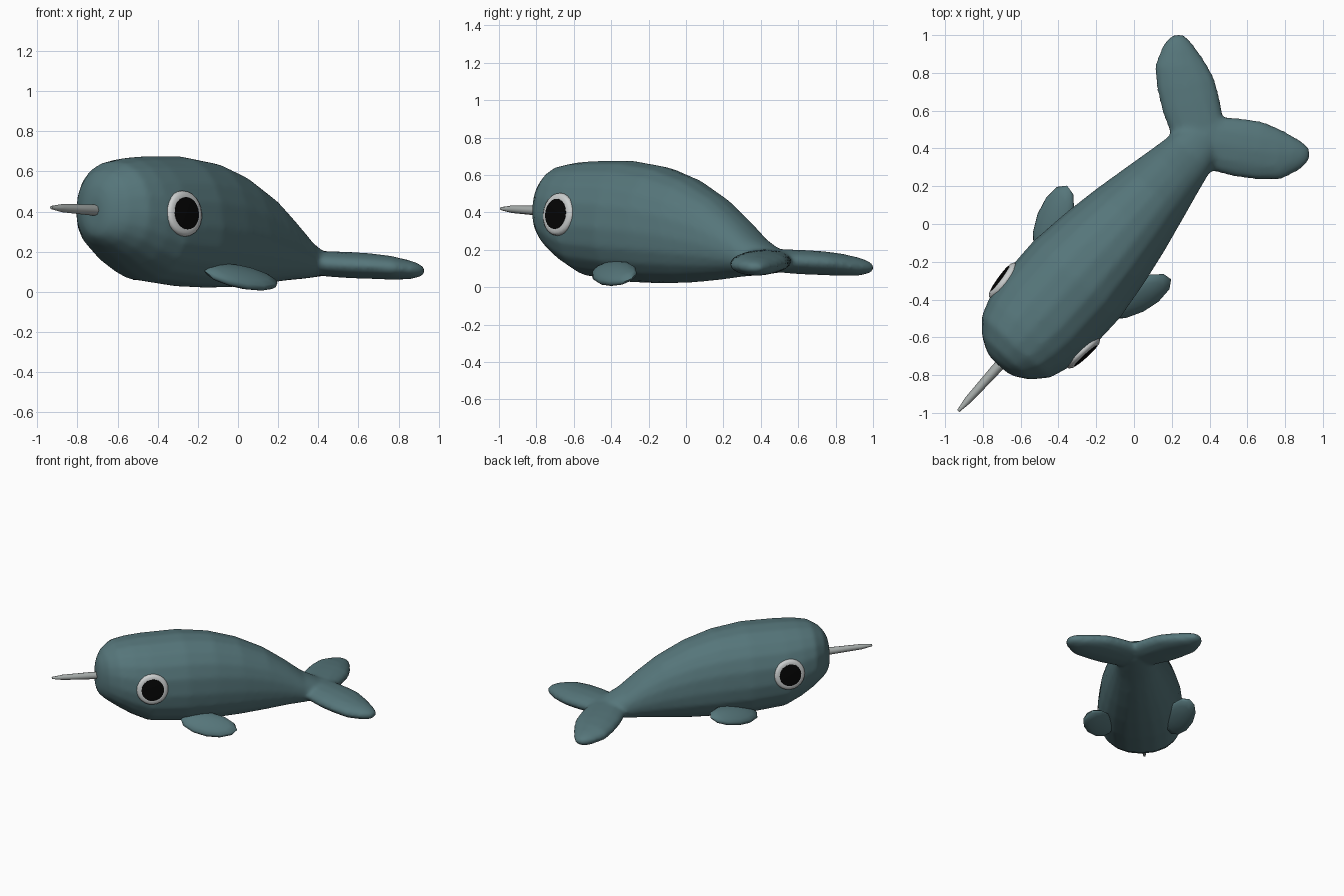
import bpy, bmesh, math
from mathutils import Matrix, Vector

cube = bpy.data.objects.get("Cube")
if cube:
    bpy.data.objects.remove(cube, do_unlink=True)

# The animal is built along local x (nose at -x) and then turned on the spot
PLACE = Matrix.Translation((-0.0215, 0.0194, 0)) @ Matrix.Rotation(math.radians(48), 4, 'Z')


def material(name, rgb):
    m = bpy.data.materials.new(name)
    m.use_nodes = True
    m.diffuse_color = (*rgb, 1)
    bsdf = next(n for n in m.node_tree.nodes if n.type == 'BSDF_PRINCIPLED')
    bsdf.inputs["Base Color"].default_value = (*rgb, 1)
    return m


SKIN = material("teal skin", (0.092, 0.18, 0.195))
IVORY = material("grey ivory", (0.38, 0.41, 0.4))
WHITE = material("eye white", (0.6, 0.62, 0.62))
BLACK = material("pupil black", (0.0015, 0.0015, 0.0015))


def finish(bm, name, mat, local=Matrix(), angle=50):
    bm.transform(local)
    bmesh.ops.recalc_face_normals(bm, faces=bm.faces)
    me = bpy.data.meshes.new(name)
    bm.to_mesh(me)
    bm.free()
    ob = bpy.data.objects.new(name, me)
    bpy.context.collection.objects.link(ob)
    me.materials.append(mat)
    ob.matrix_world = PLACE
    bpy.ops.object.select_all(action='DESELECT')
    ob.select_set(True)
    bpy.context.view_layer.objects.active = ob
    bpy.ops.object.shade_smooth_by_angle(angle=math.radians(angle))
    return ob


def loft(bm, rings):
    """Skin a list of equal-length rings and cap both ends."""
    rows = [[bm.verts.new(p) for p in ring] for ring in rings]
    n = len(rows[0])
    for a, b in zip(rows, rows[1:]):
        for i in range(n):
            j = (i + 1) % n
            bm.faces.new((a[i], a[j], b[j], b[i]))
    bm.faces.new(rows[0])
    bm.faces.new(rows[-1])
    return bm


def circle(n, power=1.0):
    """Unit circle; a power below 1 makes it boxier."""
    pts = [(math.cos(t * math.tau / n), math.sin(t * math.tau / n)) for t in range(n)]
    return [tuple(math.copysign(abs(k) ** power, k) for k in p) for p in pts]


def lathe(profile, n):
    """Revolve (radius, height) pairs around local z."""
    return loft(bmesh.new(), [[(r * c, r * s, h) for c, s in circle(n)] for r, h in profile])


# Body: x, half width, underside, back
STATIONS = [
    (-1.035, .06, .31, .48), (-1.02, .105, .27, .54), (-.98, .172, .235, .6),
    (-.9, .245, .18, .65), (-.8, .28, .115, .668), (-.68, .303, .055, .675),
    (-.42, .307, .027, .677), (-.2, .28, .02, .647), (0, .245, .024, .585),
    (.2, .202, .038, .485), (.36, .167, .055, .37), (.48, .143, .063, .272),
    (.6, .11, .073, .21), (.7, .05, .1, .185)]
rings = []
for x, w, low, high in STATIONS:
    mid = low + 0.45 * (high - low)
    rings.append([(x, w * c, mid + s * (high - mid if s > 0 else mid - low))
                  for c, s in circle(20, .9)])
body = loft(bmesh.new(), rings)

# Fluke: leading point, trailing point, height, half thickness
FLUKE = [
    ((.45, .04), (.70, -.05), .142, .05), ((.478, .14), (.735, -.01), .14, .064),
    ((.54, .26), (.817, .1), .133, .066), ((.61, .36), (.86, .17), .128, .064),
    ((.69, .45), (.885, .24), .12, .06), ((.80, .492), (.908, .33), .11, .048),
    ((.85, .498), (.92, .40), .106, .033), ((.88, .488), (.922, .45), .104, .016)]
for side in (1, -1):
    rings = []
    for lead, trail, z, thick in FLUKE:
        lead, trail = Vector(lead), Vector(trail)
        mid, half = (lead + trail) / 2, (lead - trail) / 2
        rings.append([(mid.x + half.x * c, side * (mid.y + half.y * c), z + thick * s)
                      for c, s in circle(12)])
    loft(body, rings)

# Fuse body and flukes into one softly blended skin
whale = finish(body, "body_with_flukes", SKIN)
fuse = whale.modifiers.new("fuse", 'REMESH')
fuse.mode = 'VOXEL'
fuse.voxel_size = 0.016
fuse.use_smooth_shade = True
soften = whale.modifiers.new("soften", 'SMOOTH')
soften.factor = 0.5
soften.iterations = 6

# Tusk
tusk_dir = Vector((-1, 0, 0.04)).to_track_quat('Z', 'Y').to_matrix().to_4x4()
finish(lathe([(.029, 0), (.027, .1), (.02, .3), (.008, .378)], 8), "tusk", IVORY,
       Matrix.Translation((-.98, 0, .405)) @ tusk_dir)

# Flippers are posed differently: side, label, rise to the tip, outward dip, height
for side, label, rise, dip, height in ((1, "right", .065, -.4, .118),
                                       (-1, "left", -.055, -.65, .074)):
    # Flipper: flattened ellipsoid swept back and outward
    along = Vector((.36, side * .14, rise)).normalized()
    across = Vector((-.3, side, dip))
    across = (across - along * across.dot(along)).normalized()
    axes = Matrix((along, across, along.cross(across))).transposed().to_4x4()
    bm = bmesh.new()
    bmesh.ops.create_uvsphere(bm, u_segments=12, v_segments=8, radius=1)
    finish(bm, label + "_flipper", SKIN,
           Matrix.Translation((-.275, side * .297, height)) @ axes
           @ Matrix.Diagonal((.205, .1, .04, 1)), angle=80)

    # Eye: bevelled white rim with a dark pupil in the middle
    normal = Vector((-.1, side, .1))
    seat = Matrix.Translation((-.687, side * .287, .39)) @ \
        normal.to_track_quat('Z', 'Y').to_matrix().to_4x4()
    finish(lathe([(.1, -.04), (.115, -.005), (.112, .008), (.1, .017), (.083, .019)], 24),
           label + "_eye_rim", WHITE, seat)
    finish(lathe([(.081, .015), (.081, .021), (.05, .024), (.01, .025)], 24),
           label + "_pupil", BLACK, seat)
